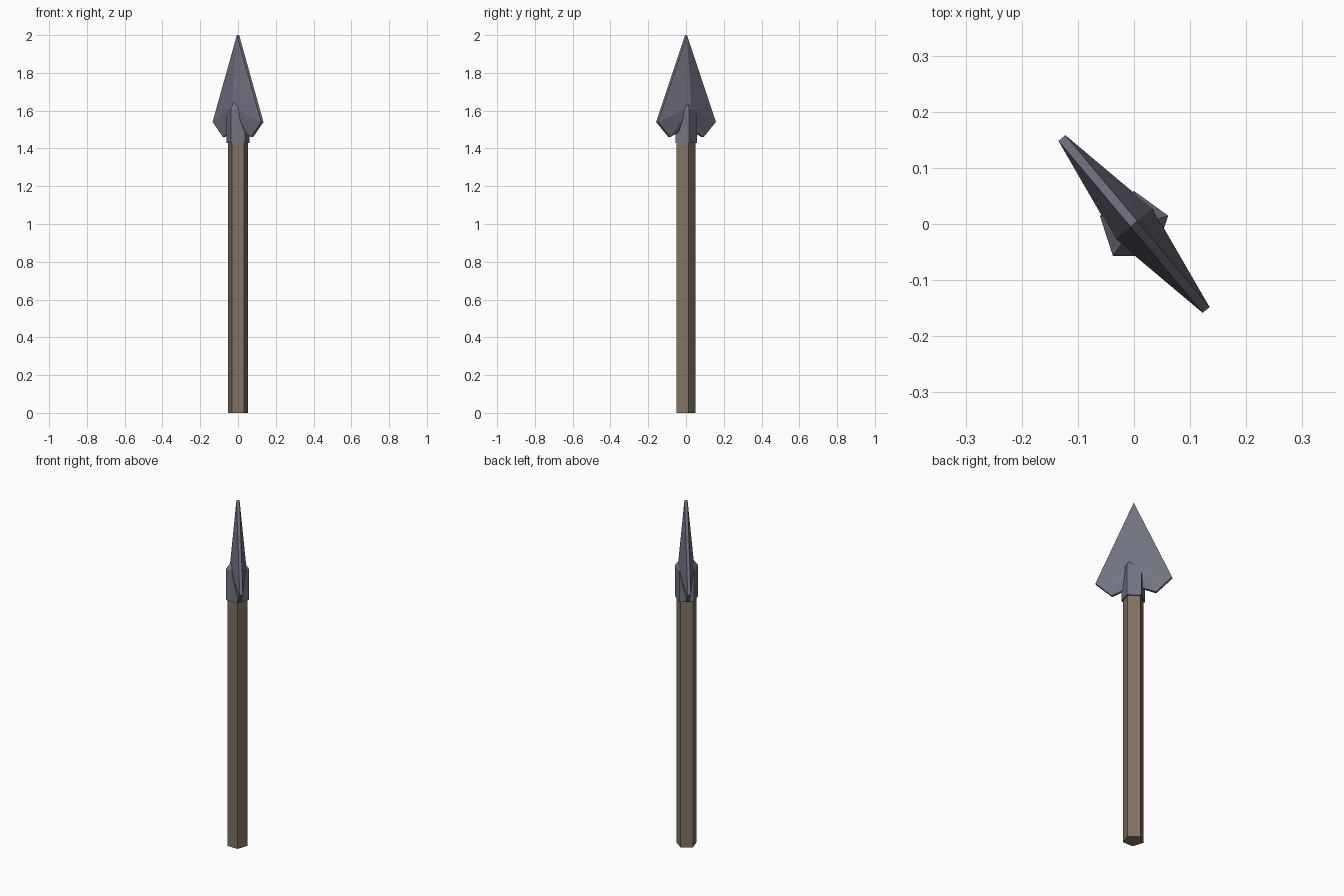
import bpy, bmesh, math
from mathutils import Matrix

if "Cube" in bpy.data.objects:
    bpy.data.objects.remove(bpy.data.objects["Cube"])


def material(name, color):
    m = bpy.data.materials.new(name)
    m.diffuse_color = (*color, 1)
    m.use_nodes = True
    m.node_tree.nodes["Principled BSDF"].inputs["Base Color"].default_value = m.diffuse_color
    return m


steel = material("grey steel", (0.17, 0.175, 0.225))
wood = material("brown wood", (0.22, 0.17, 0.122))


def finish(name, bm, mat):
    bmesh.ops.recalc_face_normals(bm, faces=bm.faces)
    me = bpy.data.meshes.new(name)
    bm.to_mesh(me)
    bm.free()
    me.materials.append(mat)
    ob = bpy.data.objects.new(name, me)
    bpy.context.collection.objects.link(ob)
    return ob


def pentagon_loft(name, rings, mat, cy=-0.005):
    """Stack of five-sided rings (radius, z), capped at both ends."""
    bm = bmesh.new()
    loops = []
    for r, z in rings:
        angles = [math.radians(90 + 72 * i) for i in range(5)]
        loops.append([bm.verts.new((r * math.cos(a), cy + r * math.sin(a), z)) for a in angles])
    for a, b in zip(loops, loops[1:]):
        for i in range(5):
            j = (i + 1) % 5
            bm.faces.new((a[i], a[j], b[j], b[i]))
    bm.faces.new(loops[0])
    bm.faces.new(loops[-1])
    return finish(name, bm, mat)


# wooden shaft and the metal socket over its end
pentagon_loft("shaft", [(0.055, 0), (0.055, 1.5)], wood)
pentagon_loft("socket", [(0.064, 1.43), (0.064, 1.61), (0.022, 1.665)], steel)

# blade: thin barbed outline with a raised point on each face
half = [(0.2, 1.54), (0.115, 1.46)]
outline = [(0, 2.0)] + half + [(0, 1.51)] + [(-u, z) for u, z in reversed(half)]
bm = bmesh.new()
sides = []
for s in (-1, 1):
    loop = [bm.verts.new((u, s * 0.008, z)) for u, z in outline]
    apex = bm.verts.new((0, s * 0.043, 1.62))
    for i in range(len(loop)):
        bm.faces.new((loop[i], loop[(i + 1) % len(loop)], apex))
    sides.append(loop)
front, back = sides
for i in range(len(outline)):
    j = (i + 1) % len(outline)
    bm.faces.new((front[i], front[j], back[j], back[i]))
bmesh.ops.rotate(bm, verts=bm.verts, cent=(0, 0, 0),
                 matrix=Matrix.Rotation(math.radians(-50), 3, 'Z'))
finish("blade", bm, steel)
